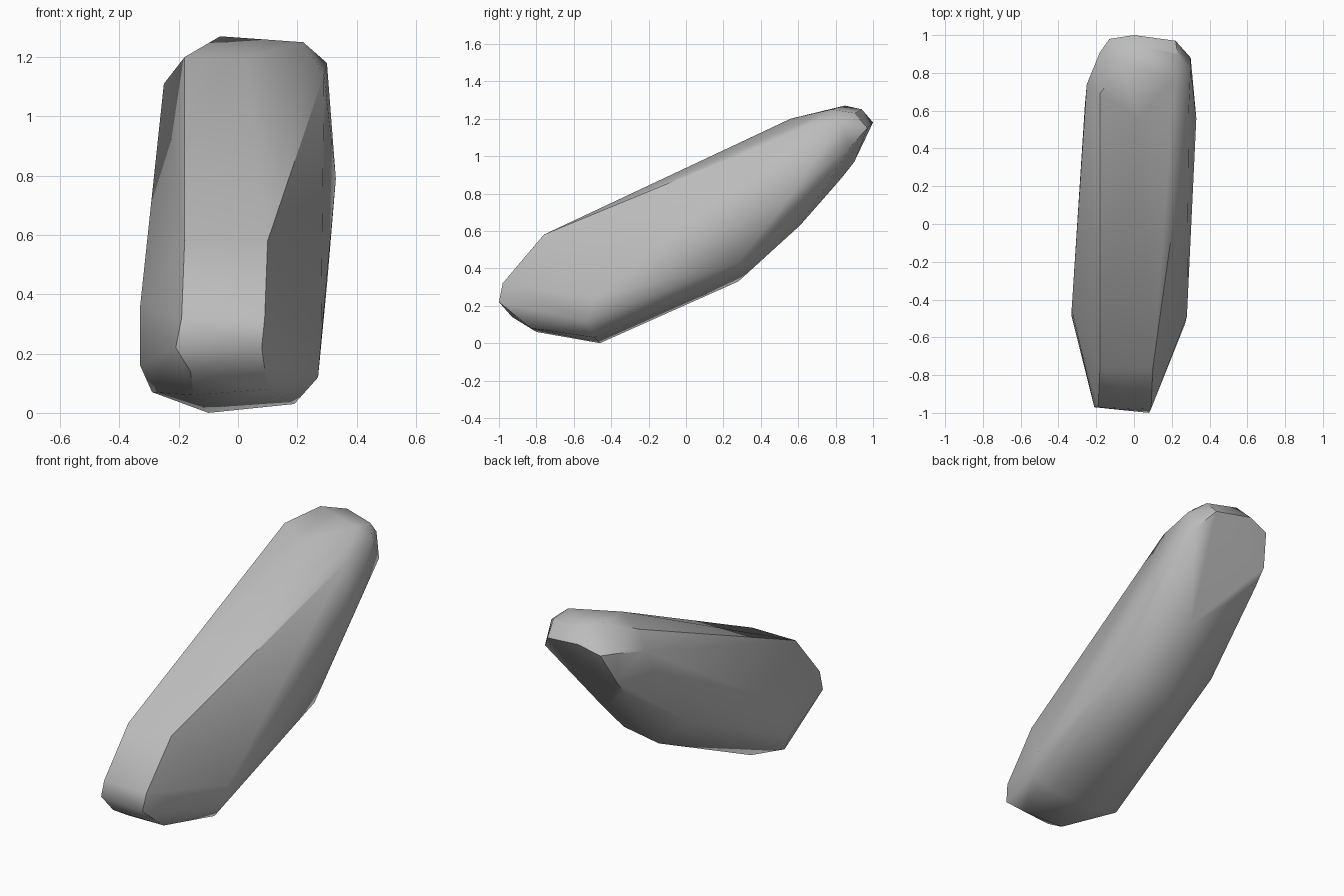
import bpy
import bmesh
import math

default_cube = bpy.data.objects.get("Cube")
if default_cube:
    bpy.data.objects.remove(default_cube, do_unlink=True)


def make_material(name, colour):
    material = bpy.data.materials.new(name)
    material.use_nodes = True
    material.diffuse_color = colour
    shader = material.node_tree.nodes["Principled BSDF"]
    shader.inputs["Base Color"].default_value = colour
    return material


# Corner stones of each chipped section along the boulder, in hundredths
sections = {
    # Blunt front end
    "nose": [(8, -100, 22), (9, -98, 32), (-21, -97, 22), (-19, -97, 32),
             (-16, -93, 14)],
    # Upper brow and lower chin behind the front end
    "brow": [(10, -76, 58), (-18, -76, 58)],
    "chin": [(10, -83, 8), (-15, -80, 6)],
    # Resting facet and the flanks beside it
    "foot": [(-10, -46, 0), (19, -49, 3), (27, -53, 12), (28, -49, 24),
             (-29, -50, 7), (-33, -49, 16), (-33, -45, 36)],
    # Sloping underside
    "belly": [(-2, 28, 33), (13, 39, 43), (30, 28, 43), (-27, 34, 54)],
    "back": [(33, 56, 79), (10, 61, 63), (-26, 63, 91)],
    # Long top face and its raised rear
    "crest": [(29, 60, 114), (2, 56, 120), (-18, 69, 120), (-25, 74, 111)],
    "crown": [(22, 78, 125), (-6, 85, 127), (5, 94, 125), (23, 90, 123),
              (30, 82, 118)],
    # Rounded rear end
    "tip": [(0, 100, 118), (22, 97, 115), (-13, 98, 114), (-18, 91, 114),
            (30, 88, 105), (-18, 83, 88), (-18, 90, 97)],
}

# Wrap the sections in a single faceted skin
bm = bmesh.new()
for corners in sections.values():
    for corner in corners:
        bm.verts.new([value / 100 for value in corner])
hull = bmesh.ops.convex_hull(bm, input=bm.verts[:])
buried = {item for item in hull["geom_interior"] + hull["geom_unused"]
          if isinstance(item, bmesh.types.BMVert)}
bmesh.ops.delete(bm, geom=list(buried), context="VERTS")
bmesh.ops.recalc_face_normals(bm, faces=bm.faces[:])

mesh = bpy.data.meshes.new("boulder")
bm.to_mesh(mesh)
bm.free()
mesh.materials.append(make_material("stone grey", (0.5, 0.5, 0.5, 1)))
boulder = bpy.data.objects.new("boulder", mesh)
bpy.context.collection.objects.link(boulder)

# Soft facets with crisp ridges
bpy.ops.object.select_all(action="DESELECT")
boulder.select_set(True)
bpy.context.view_layer.objects.active = boulder
bpy.ops.object.shade_smooth_by_angle(angle=math.radians(40))
